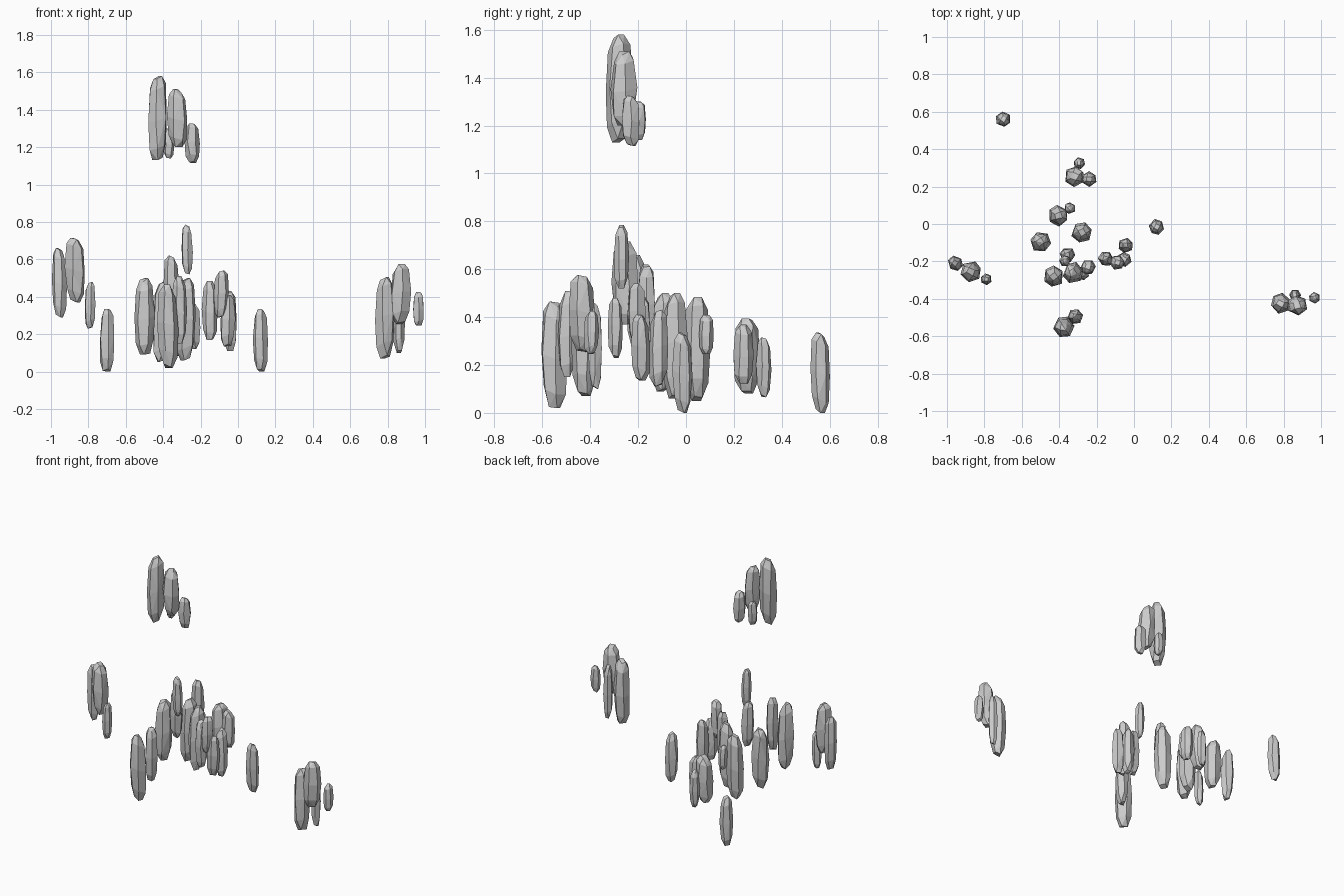
import bpy, bmesh, math, random

if "Cube" in bpy.data.objects:
    bpy.data.objects.remove(bpy.data.objects["Cube"])

random.seed(4)


def crystal(name, r, x, y, low, high):
    """Six-sided faceted shard: narrow foot, wide body, slanted blunt tip."""
    spin = random.uniform(0, math.tau)
    slant = random.uniform(0, math.tau)
    lean = random.uniform(-0.1, 0.1) * r
    bm = bmesh.new()
    # height fraction, width fraction
    for t, w in ((0, .5), (.17, .88), (.5, 1.02), (.87, .84), (1, .42)):
        sides = 4 if t in (0, 1) else 6
        for i in range(sides):
            a = spin + math.tau * (i + random.uniform(-.12, .12)) / sides
            k = r * w * random.uniform(.94, 1.06)
            f = min(1, max(0, t + .05 * math.cos(a - slant)))
            bm.verts.new((x + k * math.cos(a) + lean * (f - .5),
                          y + k * math.sin(a), low + (high - low) * f))
    bmesh.ops.convex_hull(bm, input=bm.verts)
    loose = [v for v in bm.verts if not v.link_faces]
    bmesh.ops.delete(bm, geom=loose, context='VERTS')
    bmesh.ops.recalc_face_normals(bm, faces=bm.faces)
    me = bpy.data.meshes.new(name)
    bm.to_mesh(me)
    bm.free()
    bpy.context.collection.objects.link(bpy.data.objects.new(name, me))


def shards(name, r, places):
    for n, place in enumerate(places, 1):
        crystal(f"{name}_{n}", r, *place)


# Thick shards: x, y, bottom, top
shards("thick_crystal", .055, [
    (-.43, -.28, 1.13, 1.58), (-.325, -.26, 1.2, 1.51),    # high cluster
    (-.87, -.255, .37, .715),                              # left
    (.785, -.425, .07, .505), (.87, -.435, .255, .575),    # right
    (-.375, -.55, .02, .465), (-.32, .255, .08, .395),     # front, back
    (-.405, .045, .05, .485), (-.28, -.045, .06, .5),      # centre
    (-.5, -.095, .09, .5)])

# Medium shards
shards("medium_crystal", .041, [
    (-.245, -.23, 1.115, 1.325), (-.955, -.21, .29, .66),
    (-.09, -.205, .29, .54), (-.15, -.185, .17, .485),     # middle cluster
    (-.045, -.115, .11, .43), (-.055, -.19, .135, .41),
    (-.315, -.495, .15, .51), (-.24, .24, .12, .37),
    (-.355, -.165, .31, .62),
    (-.7, .56, 0, .335), (.122, -.015, 0, .335)])          # lone shards

# Thin shards
shards("thin_crystal", .031, [
    (-.37, -.197, 1.14, 1.3), (-.79, -.295, .23, .48),
    (.86, -.38, .1, .46), (.965, -.395, .245, .425),
    (-.293, .325, .065, .315), (-.343, .085, .245, .41),
    (-.272, -.27, .52, .785)])
